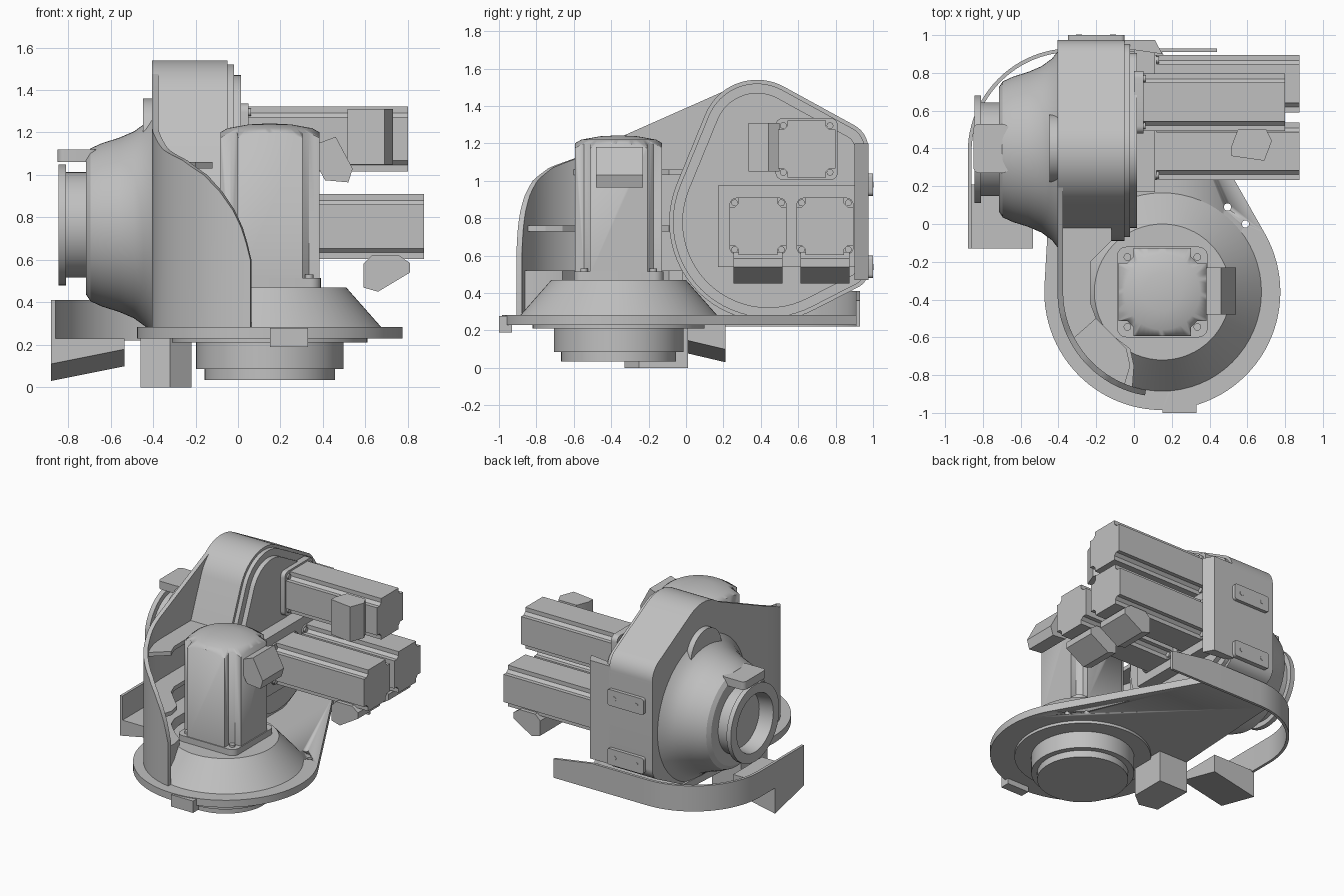
import bpy, bmesh, math
from mathutils import Vector
from mathutils.geometry import convex_hull_2d

old = bpy.data.objects.get("Cube")
if old:
    bpy.data.objects.remove(old, do_unlink=True)

grey = bpy.data.materials.new("plain grey")
grey.use_nodes = True
grey.diffuse_color = (0.53, 0.53, 0.53, 1)
grey.node_tree.nodes["Principled BSDF"].inputs["Base Color"].default_value = (0.53, 0.53, 0.53, 1)


def place(axis, u, v, t):
    return {"x": (t, u, v), "y": (u, t, v), "z": (u, v, t)}[axis]


def finish(name, bm):
    bmesh.ops.remove_doubles(bm, verts=bm.verts, dist=1e-5)
    bmesh.ops.recalc_face_normals(bm, faces=bm.faces)
    mesh = bpy.data.meshes.new(name)
    bm.to_mesh(mesh)
    bm.free()
    mesh.materials.append(grey)
    ob = bpy.data.objects.new(name, mesh)
    bpy.context.collection.objects.link(ob)
    bpy.ops.object.select_all(action="DESELECT")
    ob.select_set(True)
    bpy.context.view_layer.objects.active = ob
    bpy.ops.object.shade_smooth_by_angle(angle=math.radians(28))
    return ob


def prism(name, pts, axis, a, b):
    bm = bmesh.new()
    lo = [bm.verts.new(place(axis, u, v, a)) for u, v in pts]
    hi = [bm.verts.new(place(axis, u, v, b)) for u, v in pts]
    bm.faces.new(lo)
    bm.faces.new(hi)
    for i in range(len(pts)):
        j = (i + 1) % len(pts)
        bm.faces.new((lo[i], lo[j], hi[j], hi[i]))
    return finish(name, bm)


def box(name, x0, x1, y0, y1, z0, z1):
    return prism(name, [(x0, y0), (x1, y0), (x1, y1), (x0, y1)], "z", z0, z1)


def lathe(name, profile, axis, cu, cv, n=64):
    bm = bmesh.new()
    rings = []
    for r, t in profile:
        rings.append([bm.verts.new(place(axis, cu + r * math.cos(math.tau * i / n),
                                         cv + r * math.sin(math.tau * i / n), t)) for i in range(n)])
    for p, q in zip(rings, rings[1:]):
        for i in range(n):
            j = (i + 1) % n
            bm.faces.new((p[i], p[j], q[j], q[i]))
    bmesh.ops.dissolve_degenerate(bm, edges=bm.edges, dist=1e-6)
    return finish(name, bm)


def disc(name, axis, u, v, r, a, b, n=48):
    return lathe(name, [(0, a), (r, a), (r, b), (0, b)], axis, u, v, n)


def hull(circles, shrink=0, n=64):
    pts = [Vector((u + (r - shrink) * math.cos(math.tau * i / n),
                   v + (r - shrink) * math.sin(math.tau * i / n)))
           for u, v, r in circles for i in range(n)]
    return [tuple(pts[i]) for i in convex_hull_2d(pts)]


def rounded(u, v, h, r):
    return hull([(u + a * (h - r), v + b * (h - r), r) for a in (-1, 1) for b in (-1, 1)], n=24)


def boolean(ob, cutter, operation):
    cutter.hide_render = True
    bpy.context.view_layer.objects.active = ob
    mod = ob.modifiers.new("cut", "BOOLEAN")
    mod.operation, mod.object = operation, cutter
    bpy.ops.object.modifier_apply(modifier=mod.name)
    bpy.data.objects.remove(cutter, do_unlink=True)


def motor_body(name, u, v, h, c, axis, a, b):
    # square section with a stepped notch in each corner
    corner = [(h, h - c), (h - .6 * c, h - c), (h - c, h - .6 * c), (h - c, h)]
    pts = []
    for k in range(4):
        for p, q in corner:
            for _ in range(k):
                p, q = -q, p
            pts.append((u + p, v + q))
    return prism(name, pts, axis, a, b)


def bolts(name, u, v, d, r, axis, a, b):
    for i, p in enumerate((-d, d)):
        for j, q in enumerate((-d, d)):
            disc(f"{name}_{i}{j}", axis, u + p, v + q, r, a, b, 16)


CX, CY = 0.15, -0.36

# base plate with two through holes
plate = prism("base_plate", hull([(CX, CY, .625), (.14, .92, .002), (-.4, .92, .002)], n=96), "z", .23, .283)
for hx, hy in ((.495, .09), (.59, 0)):
    boolean(plate, disc("hole_cutter", "z", hx, hy, .019, .1, .4, 20), "DIFFERENCE")
lathe("base_spigot", [(0, .035), (.307, .035), (.307, .085), (.347, .085), (.347, .21),
                      (.46, .21), (.46, .24), (0, .24)], "z", CX, CY)
lathe("base_cone", [(0, .27), (.525, .27), (.525, .283), (.36, .47), (0, .47)], "z", CX, CY)
box("front_tab", .15, .33, -1, -.93, .19, .278)
prism("stop_block", [(-.46, -.3), (-.32, -.33), (-.22, -.25), (-.22, .01), (-.46, .01)], "z", 0, .235)

# upright motor
body = motor_body("upright_motor", CX, CY, .233, .08, "z", .5, 1.26)
boolean(body, lathe("dome_cutter", [(0, .4), (.5, .4), (.5, 1.05), (.34, 1.14), (.27, 1.18), (.2, 1.22),
                                    (.1, 1.238), (0, 1.243)], "z", CX, CY), "INTERSECT")
prism("upright_motor_flange", rounded(CX, CY, .24, .05), "z", .46, .515)
bolts("upright_motor_bolt", CX, CY, .185, .02, "z", .51, .53)
prism("upright_motor_plug", [(.38, 1.15), (.46, 1.18), (.54, 1.03), (.52, .965), (.41, .975), (.38, 1.03)],
      "y", -.48, -.23)

# curved side wall, sloping down towards the front
knots = [(0, 1.23), (13, 1.18), (25, 1.12), (42, 1.07), (56, 1.0), (65, .92), (72, .83), (77, .73), (80.5, .6)]
R = .555


def wall_height(a):
    for (a0, z0), (a1, z1) in zip(knots, knots[1:]):
        if a <= a1:
            return z0 + (z1 - z0) * (a - a0) / (a1 - a0)
    return knots[-1][1]


def arc(r, a0, a1, n=36):
    steps = [a0 + (a1 - a0) * i / n for i in range(n + 1)]
    return [(CX - r * math.cos(math.radians(a)), CY - r * math.sin(math.radians(a))) for a in steps]


def strip(name, outer, inner, bottoms, tops):
    bm = bmesh.new()
    sections = []
    for (ox, oy), (ix, iy), zb, zt in zip(outer, inner, bottoms, tops):
        sections.append([bm.verts.new(c) for c in ((ox, oy, zb), (ox, oy, zt), (ix, iy, zt), (ix, iy, zb))])
    for p, q in zip(sections, sections[1:]):
        for i in range(4):
            j = (i + 1) % 4
            bm.faces.new((p[i], p[j], q[j], q[i]))
    bm.faces.new(sections[0])
    bm.faces.new(sections[-1])
    return finish(name, bm)


tops = [1.5] + [wall_height(80.5 * i / 36) for i in range(37)]
strip("side_wall", [(CX - R, .25)] + arc(R, 0, 80.5), [(CX - R + .03, .25)] + arc(R - .03, 0, 80.5),
      [.27] * 38, tops)

# shelves inside the wall
inner_edge = [(-.1, -.6), (-.2, -.5), (-.23, -.42), (-.23, -.2), (-.12, -.09), (-.12, -.02), (CX - R + .01, -.02)]
prism("lower_shelf", arc(R - .01, 0, 73) + [(0, -.75), (-.02, -.66)] + inner_edge, "z", .28, .52)
prism("middle_shelf", arc(R - .01, 0, 68) + [(-.02, -.75), (-.04, -.66)] + inner_edge, "z", .73, .76)
prism("upper_shelf", arc(R - .01, 0, 28) + inner_edge[1:], "z", 1.03, 1.06)

# gear housing with stepped cover
outline = [(.44, .78, .53), (.38, 1.24, .3), (.83, 1.17, .145), (.875, .52, .1)]
prism("housing", hull(outline), "x", -.405, -.05)
prism("housing_cover", hull(outline, .02), "x", -.06, -.02)
prism("housing_inner_cover", hull(outline, .07), "x", -.03, .015)
box("motor_mount", 0, .11, .17, .92, .54, .975)
prism("back_lip", [(-.06, .93), (.15, .9), (.11, .975), (-.06, .975)], "z", .47, 1.2)
for i, z in enumerate((.54, .98)):
    prism(f"back_bracket_{i}", hull([(x, z + s * .04, .02) for x in (-.33, -.07) for s in (-1, 1)], n=16),
          "y", .96, 1)
    for j, x in enumerate((-.29, -.11)):
        disc(f"back_bracket_bolt_{i}{j}", "y", x, z, .016, .99, 1.003, 16)

# flared output bell with hollow ring
lathe("output_bell", [(0, -.74), (.2, -.74), (.215, -.845), (.285, -.845), (.285, -.81), (.248, -.81),
                      (.248, -.715), (.33, -.715), (.36, -.695), (.385, -.64), (.41, -.56), (.44, -.49),
                      (.48, -.435), (.525, -.4), (0, -.38)], "x", .395, .765)
disc("bell_boss", "x", .4, 1.18, .18, -.447, -.39)
prism("bell_tab", hull([(-.82, .3, .03), (-.82, .5, .03), (-.7, .32, .05), (-.7, .48, .05)]), "z", 1.06, 1.12)

# three side motors
for name, y, z, end in (("upper_motor", .645, 1.17, .8), ("lower_front_motor", .385, .757, .875),
                        ("lower_back_motor", .743, .757, .875)):
    motor_body(name, y, z, .153, .05, "x", 0, end)
    start = .05 if name == "upper_motor" else .12
    prism(name + "_flange", rounded(y, z, .166 if start < .1 else .153, .04), "x", 0, start)
    bolts(name + "_bolt", y, z, .125, .018, "x", start - .01, start + .012)
    if name == "upper_motor":
        prism(name + "_plug", [(.55, .5), (.515, .41), (.515, .36), (.69, .335), (.73, .44), (.7, .5)],
              "z", 1.05, 1.31)
    else:
        prism(name + "_plug", [(.59, .58), (.63, .62), (.76, .62), (.81, .585), (.81, .54), (.66, .45), (.59, .47)],
              "y", y - .13, y + .13)

# guard band sweeping round the back, ending in a wedge foot
def band(r):
    bend = [math.radians(90 + 90 * i / 24) for i in range(25)]
    return ([(.44, .38 + r), (.12, .38 + r)] + [(-.33 + r * math.cos(a), .38 + r * math.sin(a)) for a in bend]
            + [(-.33 - r, -.13)])


count = len(band(.55))
strip("guard_band", band(.55), band(.53), [.22] * count, [.36] + [.41] * (count - 1))
foot = box("guard_foot", -.88, -.535, -.13, .21, 0, .23)
for v in foot.data.vertices:
    if v.co.z < .1:
        v.co.z = .03 + (v.co.x + .88) * .2 - (v.co.y - .21) * .235
